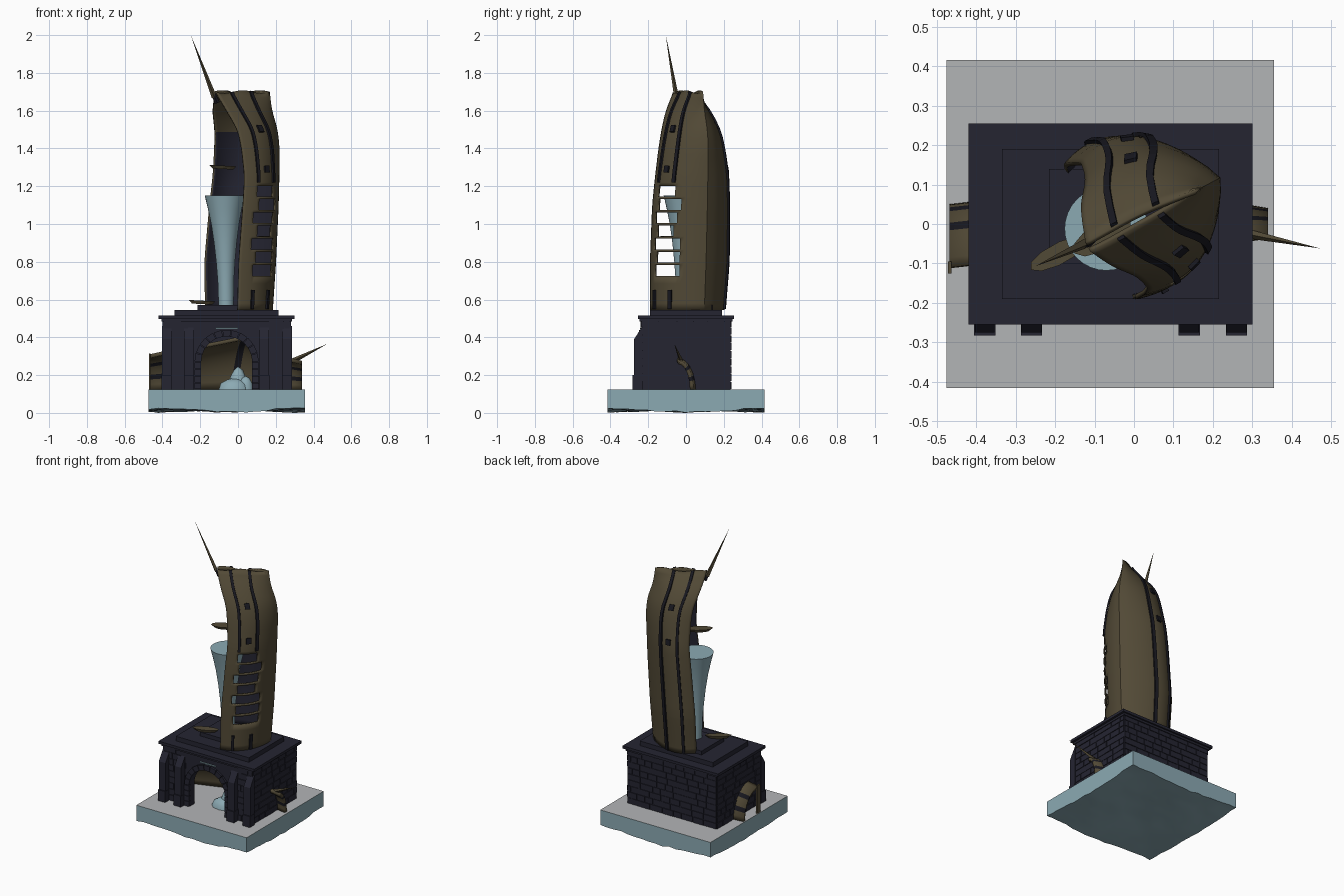
import bpy, bmesh, math, random
from mathutils import Vector

random.seed(4)
cube = bpy.data.objects.get("Cube")
if cube:
    bpy.data.objects.remove(cube, do_unlink=True)


def material(name, rgb):
    m = bpy.data.materials.new(name)
    m.use_nodes = True
    m.diffuse_color = (*rgb, 1)
    m.node_tree.nodes["Principled BSDF"].inputs["Base Color"].default_value = (*rgb, 1)
    return m


bronze = material("weathered bronze", (.085, .068, .037))
stone = material("dark slate", (.018, .018, .031))
trim = material("black trim", (.009, .009, .014))
water = material("pale water", (.26, .40, .45))
paving = material("grey paving", (.45, .46, .47))


def make(name, bm, *mats):
    bmesh.ops.recalc_face_normals(bm, faces=bm.faces)
    me = bpy.data.meshes.new(name)
    bm.to_mesh(me)
    bm.free()
    ob = bpy.data.objects.new(name, me)
    bpy.context.scene.collection.objects.link(ob)
    for m in mats:
        me.materials.append(m)
    return ob


def smooth(ob, angle=35):
    bpy.ops.object.select_all(action='DESELECT')
    bpy.context.view_layer.objects.active = ob
    ob.select_set(True)
    bpy.ops.object.shade_smooth_by_angle(angle=math.radians(angle))


def add_box(bm, x0, x1, y0, y1, z0, z1):
    vs = bmesh.ops.create_cube(bm, size=1)["verts"]
    for v in vs:
        v.co = ((x0 + x1) / 2 + v.co.x * (x1 - x0), (y0 + y1) / 2 + v.co.y * (y1 - y0),
                (z0 + z1) / 2 + v.co.z * (z1 - z0))
    return vs


def box(name, mat, *size):
    bm = bmesh.new()
    add_box(bm, *size)
    return make(name, bm, mat)


def grid(rows, keep=lambda i, j: True, index=lambda i, j: 0):
    bm = bmesh.new()
    vs = [[bm.verts.new(p) for p in row] for row in rows]
    for i in range(len(rows) - 1):
        for j in range(len(rows[0]) - 1):
            if keep(i, j):
                f = bm.faces.new((vs[i][j], vs[i][j + 1], vs[i + 1][j + 1], vs[i + 1][j]))
                f.material_index = index(i, j)
    return bm


def thicken(ob, t, offset=-1, inner=0):
    mod = ob.modifiers.new("thickness", 'SOLIDIFY')
    mod.thickness, mod.offset, mod.material_offset = t, offset, inner


def blade(name, mat, base, tip, half_width, depth):
    # tapering four-sided splinter
    bm = bmesh.new()
    base, tip = Vector(base), Vector(tip)
    side = (tip - base).cross(Vector((0, 1, 0))).normalized() * half_width
    ring = [bm.verts.new(base + o) for o in (side, Vector((0, depth, 0)), -side, Vector((0, -depth, 0)))]
    end = bm.verts.new(tip)
    bm.faces.new(ring)
    for k in range(4):
        bm.faces.new((ring[k], ring[(k + 1) % 4], end))
    return make(name, bm, mat)


# ground block with an uneven underside
bm = bmesh.new()
add_box(bm, -.475, .355, -.415, .415, .05, .125)
for f in bm.faces:
    f.material_index = 1 if f.normal.z > .5 else 0
make("ground_block", bm, water, paving)
N = 16
under = []
for i in range(N + 1):
    row = []
    for j in range(N + 1):
        x, y = -.475 + .83 * i / N, -.415 + .83 * j / N
        row.append((x, y, max(0, .013 + .009 * math.sin(9 * x + 2) * math.cos(8 * y) + random.uniform(-.005, .005))))
    under.append(row)
smooth(make("ground_underside", grid(under), water), 60)
skirt = [p for p in under[0]] + [r[-1] for r in under[1:]] + under[-1][-2::-1] + [r[0] for r in under[-2::-1]]
make("ground_skirt", grid([skirt, [(x, y, .05) for x, y, z in skirt]]), water)

# hollow hall with an arched doorway
AX, AR, SPRING = -.06, .135, .27
hall = box("hall_walls", stone, -.395, .275, -.235, .235, .125, .5)
room = box("room_cutter", stone, -.36, .24, -.19, .2, .1, .47)
bm = bmesh.new()
arc = [(AX + AR * math.cos(a), SPRING + AR * math.sin(a)) for a in [math.pi * k / 16 for k in range(17)]]
face = bm.faces.new([bm.verts.new((x, -.3, z)) for x, z in [(AX + AR, .1)] + arc + [(AX - AR, .1)]])
out = bmesh.ops.extrude_face_region(bm, geom=[face])["geom"]
bmesh.ops.translate(bm, verts=[v for v in out if isinstance(v, bmesh.types.BMVert)], vec=(0, .2, 0))
door = make("doorway_cutter", bm, stone)
for cutter in (room, door):
    mod = hall.modifiers.new("cut", 'BOOLEAN')
    mod.object, mod.operation, mod.solver = cutter, 'DIFFERENCE', 'EXACT'
    cutter.hide_render = True
    cutter.hide_set(True)

# staggered masonry on all four walls
bm = bmesh.new()
H = .041
for r in range(9):
    z0 = .127 + r * H
    for axis, lo, hi in (("x", -.395, .275), ("y", -.235, .235)):
        for sign in (-1, 1):
            p = lo
            while p < hi - .01:
                q = min(hi, p + random.uniform(.05, .1))
                if hi - q < .025:
                    q = hi
                t = random.uniform(.003, .006)
                a, b, z1 = p + .002, q - .002, z0 + H - .004
                if axis == "y":
                    w = .275 if sign > 0 else -.395
                    add_box(bm, *sorted((w, w + sign * t)), a, b, z0, z1)
                elif sign > 0 or b < AX - .165 or a > AX + .165:
                    add_box(bm, a, b, *sorted((sign * .235, sign * (.235 + t))), z0, z1)
                p = q
make("wall_bricks", bm, stone)

# arch stones around the doorway
bm = bmesh.new()
for k in range(11):
    a0, a1 = math.pi * (k + .04) / 11, math.pi * (k + .96) / 11
    quad = [bm.verts.new((AX + r * math.cos(a), -.25, SPRING + r * math.sin(a)))
            for r, a in ((AR, a0), (.17, a0), (.17, a1), (AR, a1))]
    g = bmesh.ops.extrude_face_region(bm, geom=[bm.faces.new(quad)])["geom"]
    bmesh.ops.translate(bm, verts=[v for v in g if isinstance(v, bmesh.types.BMVert)], vec=(0, .016, 0))
for s in (-1, 1):
    for k in range(4):
        add_box(bm, *sorted((AX + s * AR, AX + s * .17)), -.25, -.234, .126 + k * .036, .159 + k * .036)
make("arch_stones", bm, stone)
box("window_sill", water, -.12, 0, -.243, -.236, .444, .451)

# front buttresses with sloped tops
bm = bmesh.new()
for x in (-.378, -.26, .14, .26):
    for v in add_box(bm, x - .025, x + .025, -.275, -.23, .125, .46):
        if v.co.z > .4 and v.co.y < -.25:
            v.co.z = .39
    add_box(bm, x - .027, x + .027, -.283, -.23, .125, .2)
make("buttresses", bm, stone)

# stepped roof
box("roof_slab", stone, -.42, .30, -.255, .255, .497, .515)
box("roof_cornice", stone, -.405, .285, -.245, .245, .483, .497)
box("roof_step", stone, -.335, .215, -.19, .19, .515, .546)
box("tower_plinth", stone, -.215, .14, -.1, .14, .546, .572)

# tower shell: height, open end, keel, front width, back width
STATIONS = [(.54, -.14, .155, .18, .215), (.8, -.135, .175, .185, .235), (1.1, -.11, .19, .185, .225),
            (1.25, -.095, .195, .175, .215), (1.4, -.1, .2, .15, .185), (1.5, -.11, .19, .125, .16),
            (1.6, -.15, .155, .075, .11), (1.71, -.185, .14, 0, 0)]


def station(z):
    z = min(max(z, .54), 1.71)
    for a, b in zip(STATIONS, STATIONS[1:]):
        if z <= b[0]:
            t = (z - a[0]) / (b[0] - a[0])
            return [p + (q - p) * t for p, q in zip(a, b)]


def shell_point(z, s, lift=0):
    # s runs from -1 (front edge) through 0 (keel) to 1 (back edge)
    _, end, keel, front, back = [sum(c) / 3 for c in zip(*(station(z + d) for d in (-.03, 0, .03)))]
    t = abs(s)
    v = math.sin(t ** .75 * 1.95) * (back if s > 0 else front) + lift
    u = keel + (end - keel) * t + lift * (1 - t)
    v = math.copysign(v, s) if s else 0
    a = math.radians(28)
    return (.043 + u * math.cos(a) - v * math.sin(a), .024 + u * math.sin(a) + v * math.cos(a),
            z + (.008 * math.sin(9 * s) if z > 1.69 else 0))


heights = [.545 + .035 * k for k in range(5)]
slots = set()
for k in range(7):
    slots.add(len(heights))
    heights += [.725 + .07 * k, .782 + .07 * k]
heights += [1.22 + .03 * k for k in range(17)]
cols = [k / 20 - 1 for k in range(41)]
bounds = {i: (random.choice((-.8, -.75, -.7)), random.choice((-.35, -.3, -.25))) for i in slots}


def solid(i, j):
    return not (i in slots and bounds[i][0] - .01 < cols[j] < bounds[i][1] - .01)


bm = grid([[shell_point(z, s) for s in cols] for z in heights], solid,
          lambda i, j: 0 if heights[i] < 1.49 else 2)
tower = make("tower_shell", bm, bronze, stone, bronze, bronze)
thicken(tower, .012, -1, 1)
smooth(tower, 30)

# dark ribs and small square vents on the shell
def strip(name, s, half, z0, z1, steps):
    zs = [z0 + (z1 - z0) * k / steps for k in range(steps + 1)]
    ob = make(name, grid([[shell_point(z, s + d, .005) for d in (-half, half)] for z in zs]), trim)
    thicken(ob, .01, 0)


for side, spans in ((-1, ((.55, .65), (1.22, 1.7))), (1, ((.55, 1.7),))):
    for s in (.38, .74):
        for z0, z1 in spans:
            strip("tower_rib", side * s, .028, z0, z1, 24)
    for z in (1.29, 1.505):
        strip("tower_vent", side * .55, .05, z - .018, z + .018, 2)

# splinter and ledges at the open side
blade("top_splinter", bronze, (-.125, -.05, 1.67), (-.25, -.107, 2), .014, .013)
blade("splinter_root", trim, (-.11, -.045, 1.64), (-.19, -.08, 1.84), .014, .012)


def ledge(name, x, y, z, length, width):
    bm = bmesh.new()
    bmesh.ops.create_cone(bm, segments=10, radius1=.75, radius2=1, depth=1, cap_ends=True)
    for v in bm.verts:
        v.co = (x + v.co.x * length, y + v.co.y * width + v.co.x * length * .45, z + v.co.z * .018 - v.co.x * .004)
    make(name, bm, bronze)


ledge("upper_ledge", -.08, -.03, 1.3, .075, .04)
ledge("fallen_plate", -.19, -.075, .585, .075, .03)

# flared water column
profile = [(.57, .04), (.7, .043), (.8, .05), (.9, .06), (1, .074), (1.08, .09), (1.15, .106)]
rows = [[(-.063 - .007 * (z - .57) / .58 + r * math.cos(k * math.pi / 16), -.012 + r * math.sin(k * math.pi / 16), z)
         for k in range(33)] for z, r in profile]
bm = grid(rows)
bmesh.ops.remove_doubles(bm, verts=bm.verts, dist=.0001)
bmesh.ops.holes_fill(bm, edges=[e for e in bm.edges if e.is_boundary])
smooth(make("water_column", bm, water))

# splash inside the doorway
bm = bmesh.new()
for x, y, r, h in ((-.02, -.12, .085, .06), (0, -.11, .05, .12), (.04, -.13, .04, .07)):
    vs = bmesh.ops.create_icosphere(bm, subdivisions=2, radius=1)["verts"]
    for v in vs:
        v.co = (x + v.co.x * r, y + v.co.y * r * .7, .125 + max(v.co.z, 0) * h)
smooth(make("splash", bm, water), 50)

# fallen shell piece crossing the hall: x, low y, top y, top z
PIECE = [(-.468, .05, -.11, .31), (-.38, .06, -.1, .33), (-.2, .12, -.07, .36), (-.04, .14, -.06, .405),
         (0, .14, -.06, .41), (.15, .1, -.05, .36), (.28, .05, -.045, .29), (.34, .04, -.035, .275)]
A = 10
rows = [[(x + (.06 * k / A if abs(x) < .1 else 0), y1 + (y0 - y1) * math.cos(k * math.pi / 2 / A),
          .125 + (h - .125) * math.sin(k * math.pi / 2 / A)) for k in range(A + 1)] for x, y0, y1, h in PIECE]
piece = make("fallen_shell", grid(rows, index=lambda i, j: int(i == 3 or (i in (0, 6) and j in (2, 5)))), bronze, trim)
thicken(piece, .02)
smooth(piece, 30)
box("fallen_edge", bronze, -.472, -.462, -.125, -.095, .125, .315)
blade("fallen_splinter", bronze, (.29, -.025, .275), (.472, -.062, .365), .014, .012)
